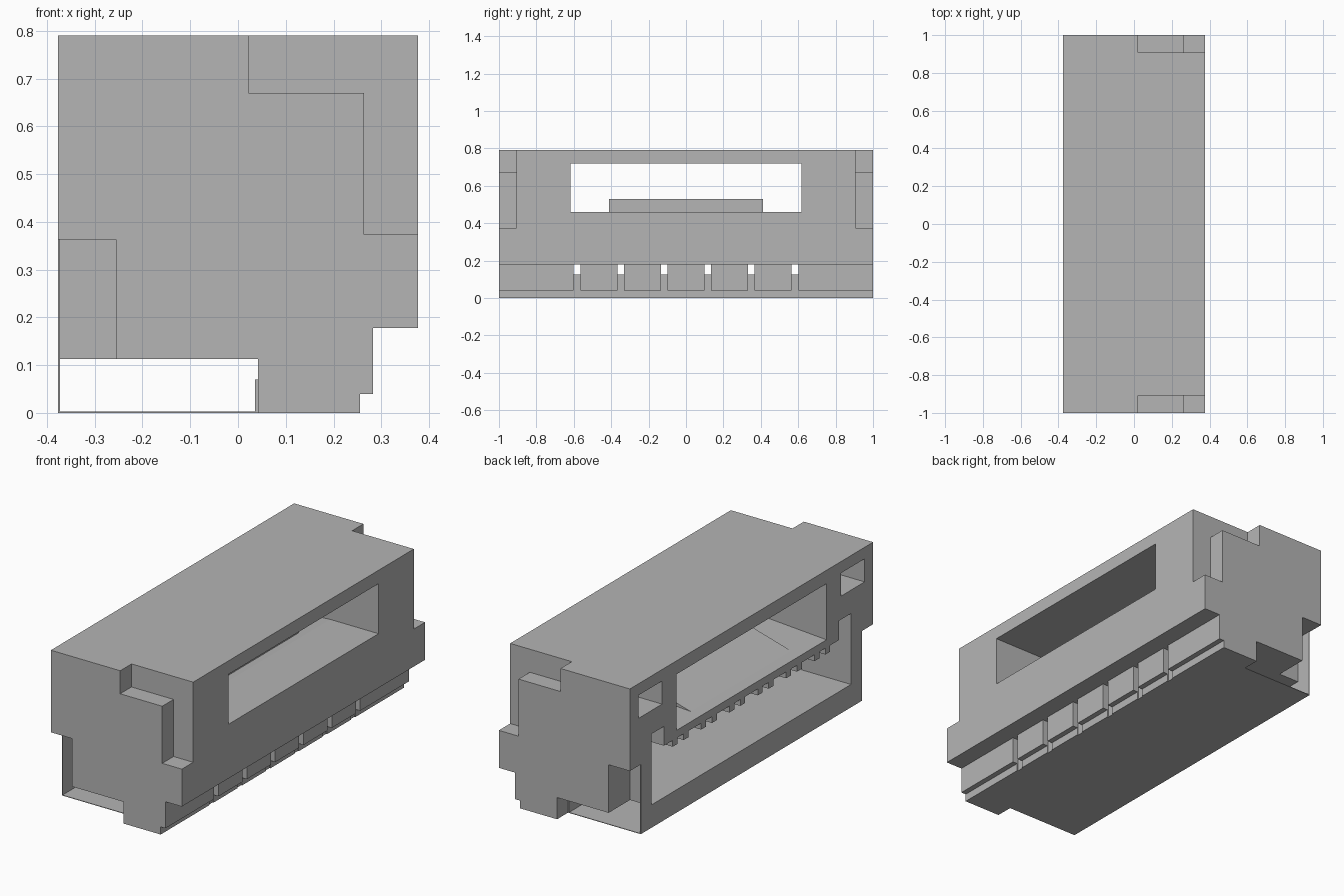
import bpy
import bmesh

cube = bpy.data.objects.get("Cube")
if cube:
    bpy.data.objects.remove(cube, do_unlink=True)

grey = bpy.data.materials.new("housing_grey")
grey.use_nodes = True
COLOUR = (0.46, 0.46, 0.46, 1)
grey.diffuse_color = COLOUR
grey.node_tree.nodes["Principled BSDF"].inputs["Base Color"].default_value = COLOUR

HALF = 0.377                       # half width in x
PITCH = 0.233
SLOTS = [(i - 2.5) * PITCH for i in range(6)]


def prism(name, profile, y0, y1):
    """Extrude an x-z profile along y."""
    bm = bmesh.new()
    face = bm.faces.new([bm.verts.new((x, y0, z)) for x, z in profile])
    ext = bmesh.ops.extrude_face_region(bm, geom=[face])
    verts = [v for v in ext["geom"] if isinstance(v, bmesh.types.BMVert)]
    bmesh.ops.translate(bm, verts=verts, vec=(0, y1 - y0, 0))
    bmesh.ops.recalc_face_normals(bm, faces=bm.faces)
    mesh = bpy.data.meshes.new(name)
    bm.to_mesh(mesh)
    bm.free()
    mesh.materials.append(grey)
    obj = bpy.data.objects.new(name, mesh)
    bpy.context.collection.objects.link(obj)
    return obj


def box(name, x0, x1, y0, y1, z0, z1):
    return prism(name, [(x0, z0), (x1, z0), (x1, z1), (x0, z1)], y0, y1)


def cut(target, cutter):
    """Subtract the cutter and discard it."""
    cutter.hide_render = True
    mod = target.modifiers.new("cut", "BOOLEAN")
    mod.operation = "DIFFERENCE"
    mod.solver = "EXACT"
    mod.object = cutter
    bpy.context.view_layer.objects.active = target
    bpy.ops.object.modifier_apply(modifier=mod.name)
    bpy.data.objects.remove(cutter, do_unlink=True)


# Main housing with its stepped foot
housing = prism("housing", [
    (-HALF, 0.113), (0.042, 0.113), (0.042, 0), (0.255, 0), (0.255, 0.04),
    (0.283, 0.04), (0.283, 0.178), (HALF, 0.178), (HALF, 0.79), (-HALF, 0.79)], -1, 1)

# Through window, with a floor that falls towards the open side
cut(housing, prism("window_cut", [
    (-0.5, 0.42), (0.1, 0.46), (0.5, 0.46), (0.5, 0.72), (-0.5, 0.72)], -0.617, 0.617))

# Lower cavity, open on the -x side
cut(housing, box("cavity_cut", -0.5, 0.2, -0.82, 0.82, 0.118, 0.388))

# Details repeated at both ends
for s in (-1, 1):
    def span(a, b):
        return min(s * a, s * b), max(s * a, s * b)
    # Raised corners of the cavity
    cut(housing, box("cavity_corner_cut", -0.5, 0.1, *span(0.72, 0.82), 0.3, 0.488))
    # Blind square pockets
    cut(housing, box("pocket_cut", -0.5, -0.1, *span(0.735, 0.93), 0.61, 0.73))
    # L-shaped corner relief
    cut(housing, prism("corner_cut", [
        (0.022, 0.67), (0.264, 0.67), (0.264, 0.373), (0.5, 0.373),
        (0.5, 0.9), (0.022, 0.9)], *span(0.907, 1.1)))
    # Lower end relief, leaving a thin frame strip
    cut(housing, box("end_relief_cut", -0.5, -0.255, *span(0.91, 1.1), 0.05, 0.363))
    cut(housing, box("frame_relief_cut", -0.373, -0.255, *span(0.825, 0.95), 0.05, 0.363))

# Contact slots through the foot
for y in SLOTS:
    cut(housing, box("slot_cut", 0.25, 0.5, y - 0.018, y + 0.018, -0.1, 0.178))
    cut(housing, box("slot_through_cut", 0.15, 0.3, y - 0.018, y + 0.018, 0.125, 0.178))

# Hollow base: floor sheet and front strip
box("base_floor", -HALF, 0.06, -0.91, 0.91, 0, 0.003)
box("base_front_strip", -HALF, -HALF + 0.004, -0.91, 0.91, 0, 0.119)
box("base_inner_lip", 0.036, 0.05, -0.91, 0.91, 0, 0.07)

# Ramp on the window floor
prism("window_ramp", [(-0.36, 0.42), (0.06, 0.45), (0.06, 0.53), (0.03, 0.53)], -0.413, 0.413)

# Pairs of guide ribs under the window sill
for i, y in enumerate(SLOTS):
    for side, off in (("a", -0.045), ("b", 0.045)):
        box(f"guide_rib_{i + 1}{side}", -HALF, 0, y + off - 0.02, y + off + 0.02, 0.355, 0.395)
